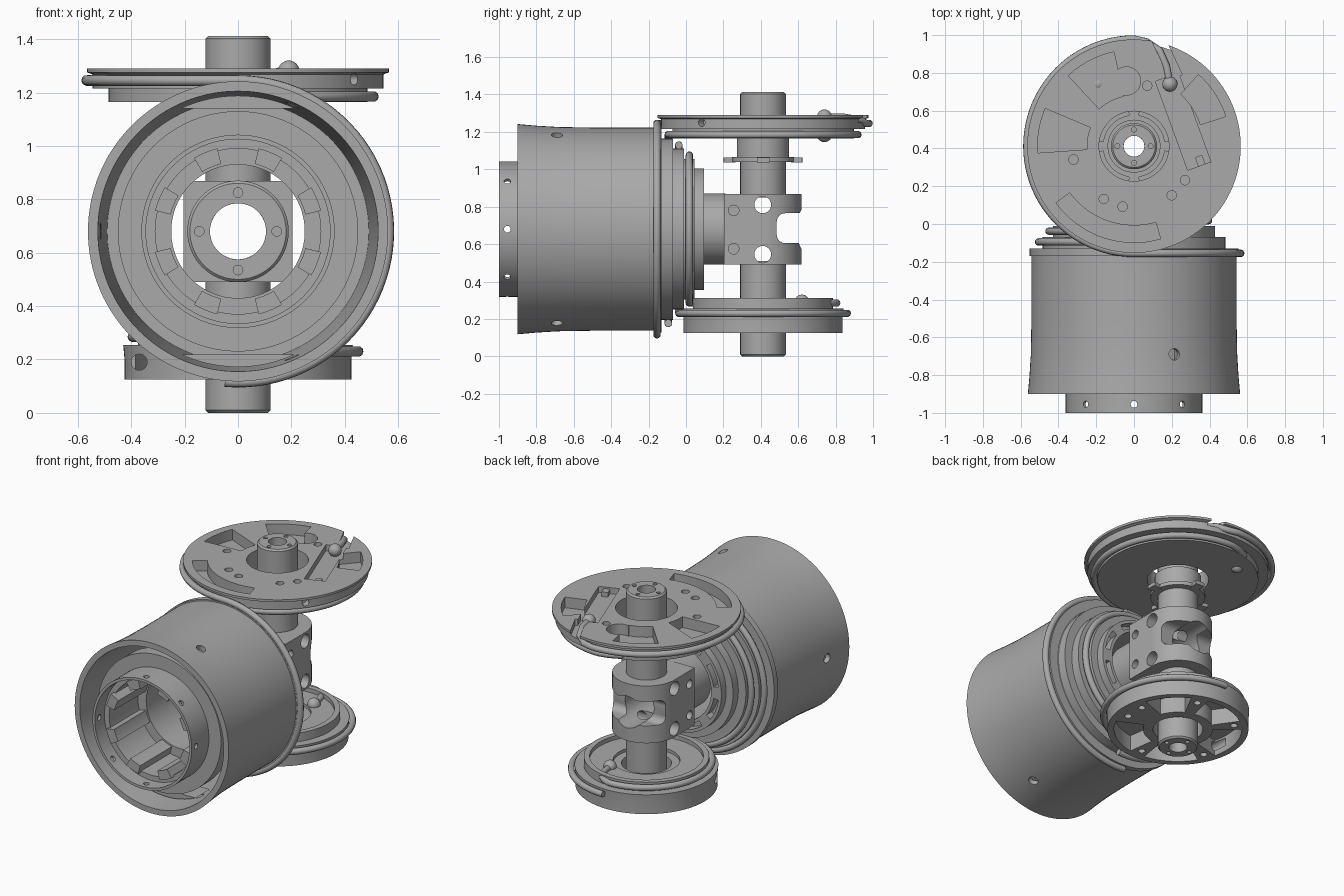
import bpy, bmesh, math
from math import radians, sin, cos, pi
from mathutils import Matrix, Vector

if "Cube" in bpy.data.objects:
    bpy.data.objects.remove(bpy.data.objects["Cube"])

grey = bpy.data.materials.new("machined_grey")
grey.use_nodes = True
grey.diffuse_color = (0.4, 0.4, 0.4, 1)
grey.node_tree.nodes["Principled BSDF"].inputs["Base Color"].default_value = (0.4, 0.4, 0.4, 1)

# Local frames: drum axis along y, pivot axis along z
T = Matrix.Translation
DRUM_Z, PIVOT_Y = 0.68, 0.412
DRUM = T((0, 0, DRUM_Z)) @ Matrix(((1, 0, 0, 0), (0, 0, 1, 0), (0, 1, 0, 0), (0, 0, 0, 1)))
PIVOT = T((0, PIVOT_Y, 0))


def finish(name, bm):
    bmesh.ops.recalc_face_normals(bm, faces=bm.faces)
    me = bpy.data.meshes.new(name)
    bm.to_mesh(me)
    bm.free()
    me.materials.append(grey)
    ob = bpy.data.objects.new(name, me)
    bpy.context.collection.objects.link(ob)
    smooth(ob)
    return ob


def smooth(ob):
    bpy.ops.object.select_all(action='DESELECT')
    ob.select_set(True)
    bpy.context.view_layer.objects.active = ob
    bpy.ops.object.shade_smooth_by_angle(angle=radians(30))


def lathe(name, frame, profile, n=96):
    """Revolve a closed (radius, height) loop about the frame's axis."""
    bm = bmesh.new()
    rings = [[bm.verts.new(frame @ Vector((r * cos(2 * pi * i / n), r * sin(2 * pi * i / n), h)))
              for r, h in profile] for i in range(n)]
    m = len(profile)
    for i in range(n):
        a, b = rings[i], rings[(i + 1) % n]
        for j in range(m):
            k = (j + 1) % m
            bm.faces.new((a[j], b[j], b[k], a[k]))
    return finish(name, bm)


def prism(bm, frame, pts, h0, h1):
    low = [bm.verts.new(frame @ Vector((x, y, h0))) for x, y in pts]
    top = [bm.verts.new(frame @ Vector((x, y, h1))) for x, y in pts]
    bm.faces.new(low[::-1])
    bm.faces.new(top)
    for i in range(len(pts)):
        j = (i + 1) % len(pts)
        bm.faces.new((low[i], low[j], top[j], top[i]))


def arc(r, a0, a1, n=16):
    return [(r * cos(radians(a0 + (a1 - a0) * i / n)), r * sin(radians(a0 + (a1 - a0) * i / n)))
            for i in range(n + 1)]


def sector(bm, frame, a0, a1, r0, r1, h0, h1):
    prism(bm, frame, arc(r1, a0, a1) + arc(r0, a1, a0), h0, h1)


def rod(bm, matrix, r, length, seg=24):
    bmesh.ops.create_cone(bm, cap_ends=True, segments=seg, radius1=r, radius2=r,
                          depth=length, matrix=matrix)


def radial(frame, angle, r, h):
    return frame @ Matrix.Rotation(radians(angle), 4, 'Z') @ T((r, 0, h)) @ Matrix.Rotation(pi / 2, 4, 'Y')


def polar(frame, angle, r, h):
    return frame @ Matrix.Rotation(radians(angle), 4, 'Z') @ T((r, 0, h))


def box(bm, frame, centre, size, turn=0):
    bmesh.ops.create_cube(bm, size=1, matrix=frame @ T(centre) @ Matrix.Rotation(radians(turn), 4, 'Z')
                          @ Matrix.Diagonal((*size, 1)))


def cut(ob, bm):
    cutter = finish("cutter", bm)
    cutter.hide_render = True
    mod = ob.modifiers.new("cut", 'BOOLEAN')
    mod.operation, mod.solver, mod.object, mod.use_self = 'DIFFERENCE', 'EXACT', cutter, True
    bpy.context.view_layer.objects.active = ob
    bpy.ops.object.modifier_apply(modifier=mod.name)
    bpy.data.objects.remove(cutter)
    smooth(ob)


# Hollow drum shell with three screw holes
shell = lathe("drum_shell", DRUM, [(.525, -.9), (.562, -.9), (.553, -.8), (.546, -.68), (.543, -.5), (.543, -.17),
                                   (.552, -.17), (.552, -.13), (.49, -.13), (.49, -.2), (.505, -.5)], 128)
c = bmesh.new()
for a in (67, -67, 180):
    rod(c, radial(DRUM, a, .54, -.69), .03, .12)
cut(shell, c)

# Stepped cable reel at the back of the drum
reel = lathe("drum_reel", DRUM, [(.25, .095), (.325, .095), (.325, .045), (.375, .045), (.375, -.01), (.43, -.01),
                                 (.43, -.07), (.485, -.07), (.485, -.13), (.495, -.14), (.495, -.2), (.25, -.2)])
c = bmesh.new()
for a in range(0, 360, 45):
    sector(c, DRUM, a + 8, a + 37, .27, .305, .04, .2)
cut(reel, c)

# Inner mounting ring with radial holes and lugs
ring = lathe("mounting_ring", DRUM, [(.345, -1), (.362, -1), (.362, -.82), (.45, -.82), (.45, -.72), (.362, -.72),
                                     (.362, -.19), (.25, -.19), (.25, -.6), (.31, -.6), (.31, -.9), (.345, -.9)])
c = bmesh.new()
for a in range(0, 360, 45):
    rod(c, radial(DRUM, a, .35, -.955), .018, .1, 16)
cut(ring, c)
lugs, pads = bmesh.new(), bmesh.new()
for a in range(0, 360, 45):
    sector(lugs, DRUM, a + 14, a + 31, .26, .32, -.93, -.59)
finish("ring_lugs", lugs)
for a in (90, 270):
    prism(pads, DRUM, arc(.508, a - 25, a + 25), -.75, -.6)
finish("shell_pads", pads)

# Hollow drum axle with bolt holes
axle = lathe("drum_axle", DRUM, [(.105, 0), (.18, 0), (.19, .01), (.19, .21), (.105, .21)], 64)
c = bmesh.new()
for a in range(0, 360, 90):
    rod(c, polar(DRUM, a, .145, 0), .018, .08, 16)
cut(axle, c)

# Joint block: square front, round back, bored on every axis
bm = bmesh.new()
prism(bm, PIVOT, arc(.205, 0, 180, 32) + [(-.205, -.21), (.205, -.21)], .49, .868)
block = finish("joint_block", bm)
c = bmesh.new()
side = Matrix.Rotation(pi / 2, 4, 'Y')
rod(c, DRUM @ T((0, 0, .4)), .105, .8, 48)
rod(c, PIVOT @ T((0, 0, .68)), .055, 1, 32)
for z in (.81, .545):
    rod(c, T((0, .41, z)) @ side, .045, 1)
for z in (.78, .575):
    for x in (-.2, .2):
        rod(c, T((x, .255, z)) @ side, .028, .08)
for z in (.65, .72):
    rod(c, T((0, .53, z)) @ side, .045, 1)
box(c, Matrix(), (0, .63, .685), (1, .2, .16))
box(c, Matrix(), (0, .56, .685), (1, .15, .07))
cut(block, c)


# Upper and lower pivot shafts with bolt holes at the free end
def shaft(name, inner, outer):
    d = .01 if outer > inner else -.01
    ob = lathe(name, PIVOT, [(.055, inner), (.122, inner), (.122, outer - d), (.112, outer), (.055, outer)], 64)
    c = bmesh.new()
    for a in range(0, 360, 90):
        rod(c, polar(PIVOT, a, .088, outer), .013, .06, 16)
    cut(ob, c)


shaft("lower_shaft", .51, 0)
shaft("upper_shaft", .85, 1.412)
lathe("upper_collar", PIVOT, [(.115, 1.06), (.14, 1.06), (.14, 1.18), (.115, 1.18)], 64)
lathe("retainer_disc", PIVOT, [(.115, 1.04), (.165, 1.04), (.165, 1.065), (.115, 1.065)], 64)
tabs = bmesh.new()
for a in range(0, 360, 90):
    sector(tabs, PIVOT, a - 9, a + 9, .15, .212, 1.037, 1.062)
finish("retainer_tabs", tabs)

# Upper two-step reel with milled pockets
top_reel = lathe("upper_reel", PIVOT, [(.185, 1.29), (.565, 1.29), (.565, 1.275), (.545, 1.268), (.545, 1.215),
                                       (.485, 1.215), (.485, 1.165), (.185, 1.165)], 128)
c = bmesh.new()
for a0, a1, r0, r1 in ((102, 133, .27, .51), (157, 184, .25, .51), (216, 286, .42, .51), (18, 48, .37, .51)):
    sector(c, PIVOT, a0, a1, r0, r1, 1.22, 1.4)
rod(c, PIVOT @ T((-.04, .345, 1.32)), .075, .2)
box(c, PIVOT, (.26, .13, 1.35), (.13, .5, .2), 20)
box(c, PIVOT, (.16, .5, 1.35), (.07, .3, .2), 25)
for x, y in ((.07, .32), (.35, .19), (-.32, -.07), (-.16, -.28), (-.06, -.32), (.2, -.26), (.27, -.18)):
    rod(c, PIVOT @ T((x, y, 1.3)), .025, .1, 16)
rod(c, radial(PIVOT, -37, .54, 1.25), .022, .08, 16)
cut(top_reel, c)
bm = bmesh.new()
box(bm, PIVOT, (.375, -.14, 1.26), (.1, .07, .05), 20)
box(bm, PIVOT, (.355, -.09, 1.26), (.04, .08, .04), 20)
finish("cable_tensioner", bm)

# Lower two-step reel, recessed above and pocketed below
low_reel = lathe("lower_reel", PIVOT, [(.15, .125), (.425, .125), (.425, .2), (.43, .255), (.375, .255), (.375, .312),
                                       (.34, .312), (.34, .285), (.2, .285), (.2, .265), (.15, .265)], 128)
c = bmesh.new()
for a0, a1 in ((20, 62), (78, 125), (140, 195), (212, 262), (278, 335)):
    sector(c, PIVOT, a0, a1, .21, .385, 0, .23)
for a in (10, 70, 132, 203, 270, 348):
    rod(c, polar(PIVOT, a, .34, .125), .022, .1, 16)
rod(c, T((-.37, .2, .19)) @ Matrix.Rotation(pi / 2, 4, 'X'), .03, .4)
cut(low_reel, c)


# Drive cables: half a turn on a pivot reel, then half a turn on the drum
def cable(name, r, y, way, up, tail):
    reel_r, z = PIVOT_Y - y, DRUM_Z + up * r
    pts = [(way * reel_r * x, PIVOT_Y + reel_r * s, z) for x, s in arc(1, 90, -90, 48)]
    pts += [(-way * r * x, y, DRUM_Z + up * r * s) for x, s in arc(1, 90, -95, 48)[1:]]
    if tail:
        tx, ty, tz = tail
        y1 = PIVOT_Y + reel_r
        pts = [tail, (tx * .9, ty * .6 + y1 * .4, tz), (tx * .7, ty * .25 + y1 * .75, z * .4 + tz * .6),
               (tx * .35, y1 - .015, z)] + pts
        bm = bmesh.new()
        bmesh.ops.create_uvsphere(bm, u_segments=24, v_segments=12, radius=.04, matrix=T(tail))
        finish(name + "_end_ball", bm)
    cu = bpy.data.curves.new(name, 'CURVE')
    cu.dimensions = '3D'
    cu.bevel_depth, cu.bevel_resolution, cu.use_fill_caps = .02, 3, True
    sp = cu.splines.new('POLY')
    sp.points.add(len(pts) - 1)
    for p, co in zip(sp.points, pts):
        p.co = (*co, 1)
    sp.use_smooth = True
    cu.materials.append(grey)
    bpy.context.collection.objects.link(bpy.data.objects.new(name, cu))


cable("upper_outer_cable", .565, -.155, -1, 1, (.19, .74, 1.28))
cable("upper_inner_cable", .505, -.095, 1, 1, (-.19, .74, 1.185))
cable("lower_outer_cable", .45, -.038, 1, -1, None)
cable("lower_inner_cable", .395, .018, -1, -1, (.12, .62, .29))
